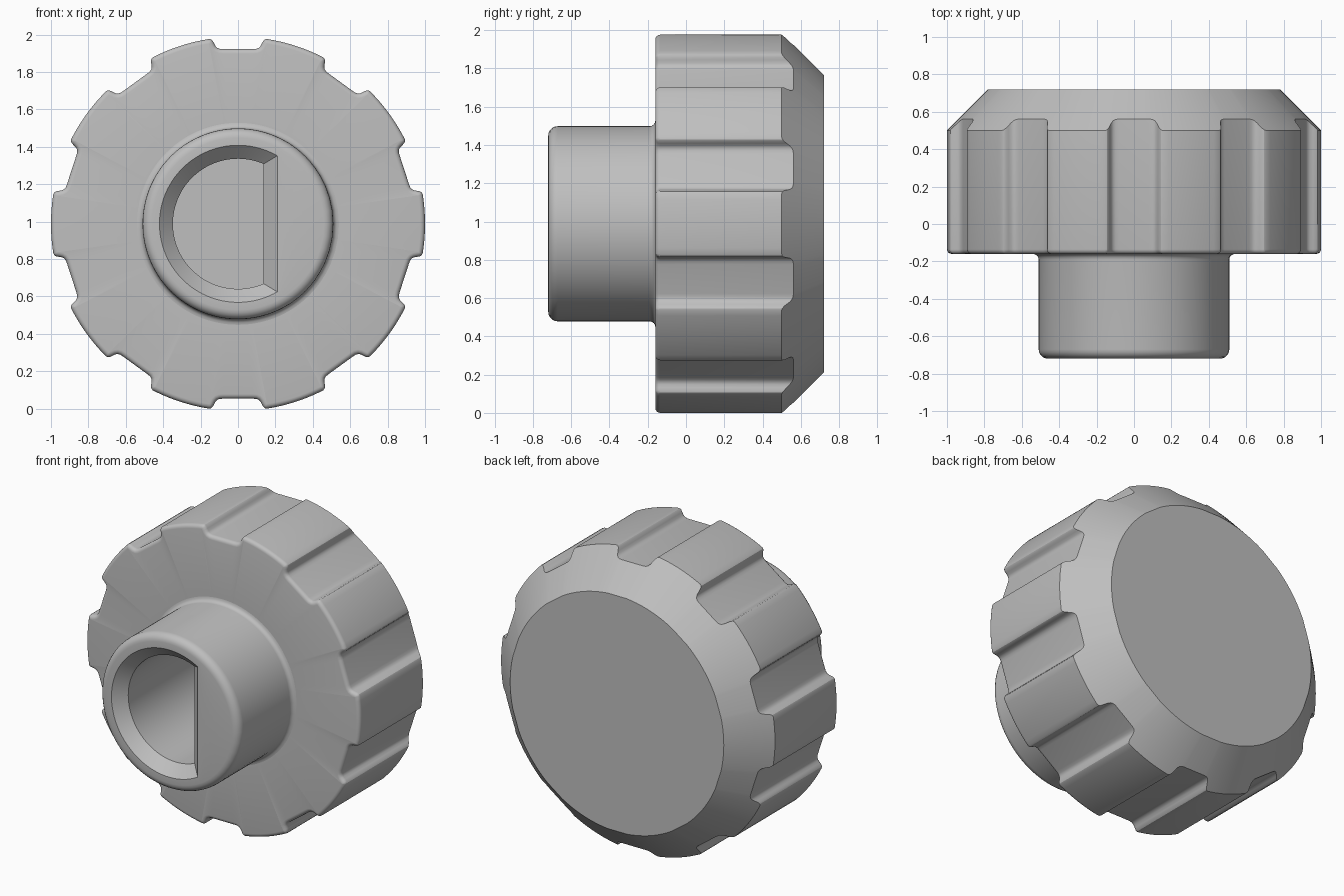
import bpy, bmesh
from math import sin, cos, pi, radians, acos, hypot, atan2

cube = bpy.data.objects.get("Cube")
if cube:
    bpy.data.objects.remove(cube)

CENTRE_Z = 0.988
grey = bpy.data.materials.new("plain_grey")
grey.use_nodes = True
colour = (0.52, 0.52, 0.52, 1)
grey.diffuse_color = colour
grey.node_tree.nodes["Principled BSDF"].inputs["Base Color"].default_value = colour


def loft(name, rings, cap_end):
    """Skin a chain of equal-length rings of (x, y, height above the axis)."""
    bm = bmesh.new()
    loops = [[bm.verts.new((x, y, z + CENTRE_Z)) for x, y, z in ring] for ring in rings]
    n = len(loops[0])
    for a, b in zip(loops, loops[1:]):
        for i in range(n):
            j = (i + 1) % n
            bm.faces.new((a[i], a[j], b[j], b[i]))
    if cap_end:
        bm.faces.new(loops[-1])
    bmesh.ops.recalc_face_normals(bm, faces=bm.faces)
    mesh = bpy.data.meshes.new(name)
    bm.to_mesh(mesh)
    bm.free()
    mesh.materials.append(grey)
    obj = bpy.data.objects.new(name, mesh)
    bpy.context.collection.objects.link(obj)
    bpy.ops.object.select_all(action='DESELECT')
    obj.select_set(True)
    bpy.context.view_layer.objects.active = obj
    bpy.ops.object.shade_smooth_by_angle(angle=radians(30))
    return obj


def circle(r, y, angles):
    return [(r * cos(a), y, r * sin(a)) for a in angles]


# Grip outline: ten filleted notches joined by arcs
half = [(0.155, 0.988), (0.144, 0.986), (0.135, 0.978), (0.128, 0.965),
        (0.120, 0.950), (0.111, 0.941), (0.098, 0.936), (0.08, 0.935)]
notch = half + [(-t, r) for t, r in reversed(half)]
edge = atan2(*half[0])
step = 2 * pi / 10
outline = []
for k in range(10):
    mid = pi / 2 + k * step
    for t, r in notch:
        outline.append((r * cos(mid) + t * sin(mid), r * sin(mid) - t * cos(mid)))
    for i in range(1, 10):
        a = mid + edge + (step - 2 * edge) * i / 10
        outline.append((cos(a), sin(a)))


def inset(points, d):
    result = []
    for i, (x, z) in enumerate(points):
        px, pz = points[i - 1]
        qx, qz = points[(i + 1) % len(points)]
        tx, tz = qx - px, qz - pz
        size = hypot(tx, tz)
        result.append((x - d * tz / size, z + d * tx / size))
    return result


# Grip: face, rounded front edge, ribbed wall, 45 degree back chamfer, cap
FRONT, BACK, ROUND = -0.16, 0.72, 0.025
angles = [atan2(z, x) for x, z in outline]
rings = [circle(0.52, FRONT, angles)]
for i in range(5):
    a = i / 4 * pi / 2
    y = FRONT + ROUND * (1 - cos(a))
    rings.append([(x, y, z) for x, z in inset(outline, ROUND * (1 - sin(a)))])
rings.append([(x, 1.5 - hypot(x, z), z) for x, z in outline])
rings.append(circle(0.78, BACK, angles))
loft("grip", rings, True)


# D-shaped section: a long arc closed by a flat on the +x side
def d_section(r, flat, y):
    a = acos(flat / r)
    pts = [(r * cos(a + (2 * pi - 2 * a) * i / 80), y,
            r * sin(a + (2 * pi - 2 * a) * i / 80)) for i in range(81)]
    top = r * sin(a)
    return pts + [(flat, y, -top + 2 * top * i / 24) for i in range(1, 24)]


# Hub: base fillet, rounded tip, chamfered mouth and blind D bore
R, TIP, EDGE, FILLET = 0.51, -0.72, 0.05, 0.03
mouth = d_section(0.42, 0.21, TIP)
angles = [atan2(z, x) for x, y, z in mouth]
rings = []
for i in range(5):
    a = i / 4 * pi / 2
    rings.append(circle(R + FILLET * (1 - sin(a)), FRONT - FILLET * (1 - cos(a)), angles))
for i in range(6):
    a = i / 5 * pi / 2
    rings.append(circle(R - EDGE * (1 - cos(a)), TIP + EDGE * (1 - sin(a)), angles))
rings += [mouth, d_section(0.348, 0.137, TIP + 0.072), d_section(0.348, 0.137, 0.1)]
loft("hub", rings, True)
